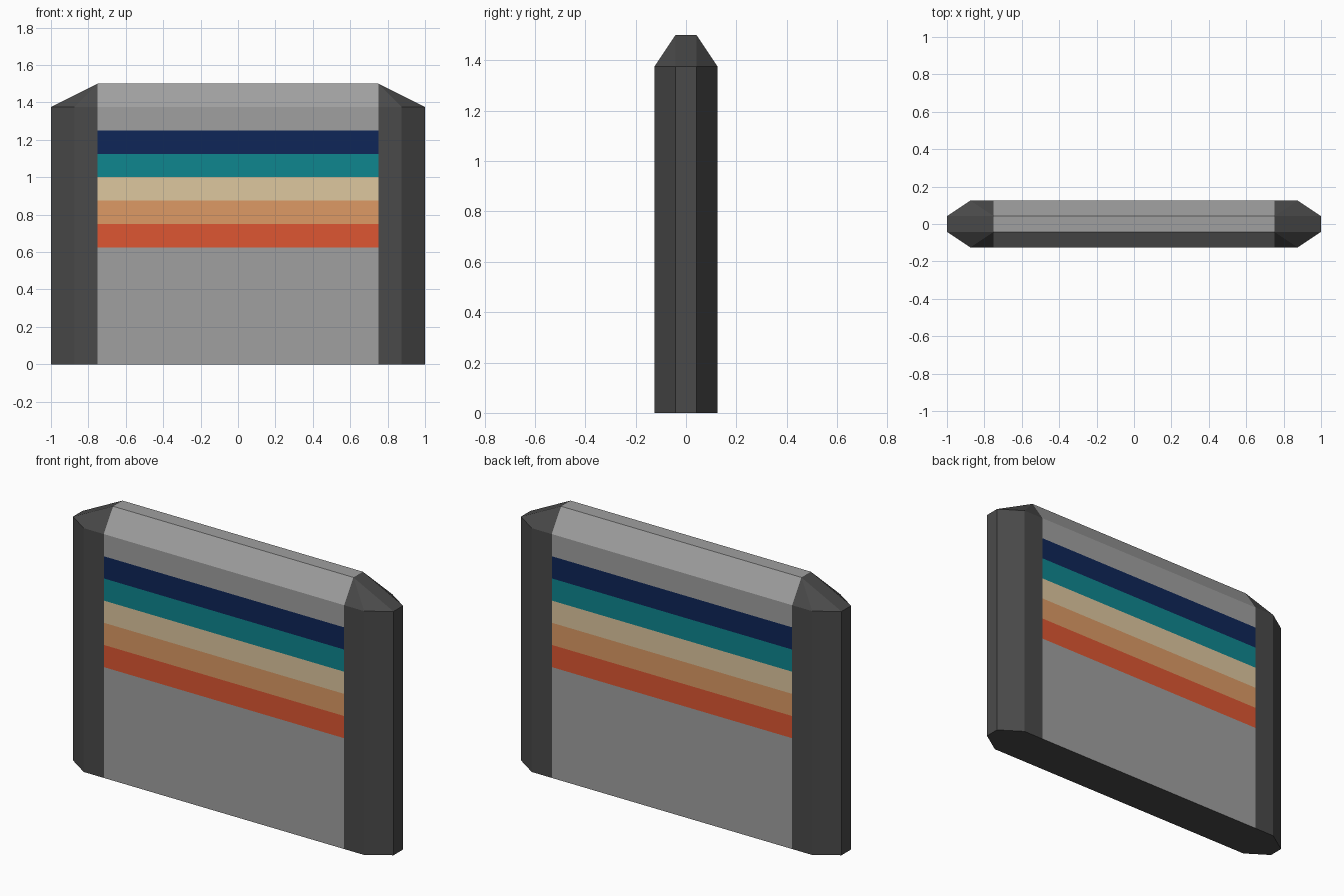
import bpy, bmesh

if "Cube" in bpy.data.objects:
    bpy.data.objects.remove(bpy.data.objects["Cube"])

def srgb(hexstr):
    out = []
    for i in (0, 2, 4):
        c = int(hexstr[i:i + 2], 16) / 255
        out.append(c / 12.92 if c <= 0.04045 else ((c + 0.055) / 1.055) ** 2.4)
    return (*out, 1.0)

PALETTE = [("light grey", "a0a0a0"), ("dark grey", "4a4a4a"), ("red orange", "dd5632"),
           ("light orange", "dd9a65"), ("sand", "dec79f"), ("teal", "0e868f"), ("navy", "0e2658")]
STRIPE_BASE, STRIPE_H, STRIPES = 0.625, 0.125, 5
PANEL_X = 0.75

# Wall body: chamfered slab with sloped top, as the hull of mirrored corner points
bm = bmesh.new()
for sx in (-1, 1):
    for sy in (-1, 1):
        for z in (0, 1.375):
            bm.verts.new((sx, sy * 0.042, z))
            bm.verts.new((sx * 0.875, sy * 0.125, z))
        bm.verts.new((sx * PANEL_X, sy * 0.042, 1.5))
bmesh.ops.convex_hull(bm, input=bm.verts[:])
bmesh.ops.dissolve_limit(bm, angle_limit=0.02, verts=bm.verts[:], edges=bm.edges[:])

def cut(faces, co, no):
    edges = {e for f in faces for e in f.edges}
    verts = {v for f in faces for v in f.verts}
    bmesh.ops.bisect_plane(bm, geom=list(faces) + list(edges) + list(verts),
                           dist=1e-4, plane_co=co, plane_no=no)
    bm.normal_update()

def is_panel(f):
    return abs(f.normal.y) > 0.95 and abs(f.calc_center_median().x) < PANEL_X

# Divide end caps from the panel, then the panel into stripes
for x in (-PANEL_X, PANEL_X):
    cut(bm.faces[:], (x, 0, 0), (1, 0, 0))
for i in range(STRIPES + 1):
    cut([f for f in bm.faces if is_panel(f)], (0, 0, STRIPE_BASE + i * STRIPE_H), (0, 0, 1))
bmesh.ops.recalc_face_normals(bm, faces=bm.faces[:])

# Colours: dark ends and underside, striped panel, grey elsewhere
for f in bm.faces:
    c = f.calc_center_bounds()
    if abs(c.x) > PANEL_X or f.normal.z < -0.9:
        f.material_index = 1
    elif is_panel(f):
        k = int((c.z - STRIPE_BASE) // STRIPE_H)
        f.material_index = 2 + k if 0 <= k < STRIPES else 0
    else:
        f.material_index = 0

mesh = bpy.data.meshes.new("striped_wall")
bm.to_mesh(mesh)
bm.free()
for name, col in PALETTE:
    m = bpy.data.materials.new(name)
    m.diffuse_color = srgb(col)
    m.use_nodes = True
    m.node_tree.nodes["Principled BSDF"].inputs["Base Color"].default_value = m.diffuse_color
    mesh.materials.append(m)
bpy.context.collection.objects.link(bpy.data.objects.new("striped_wall", mesh))
